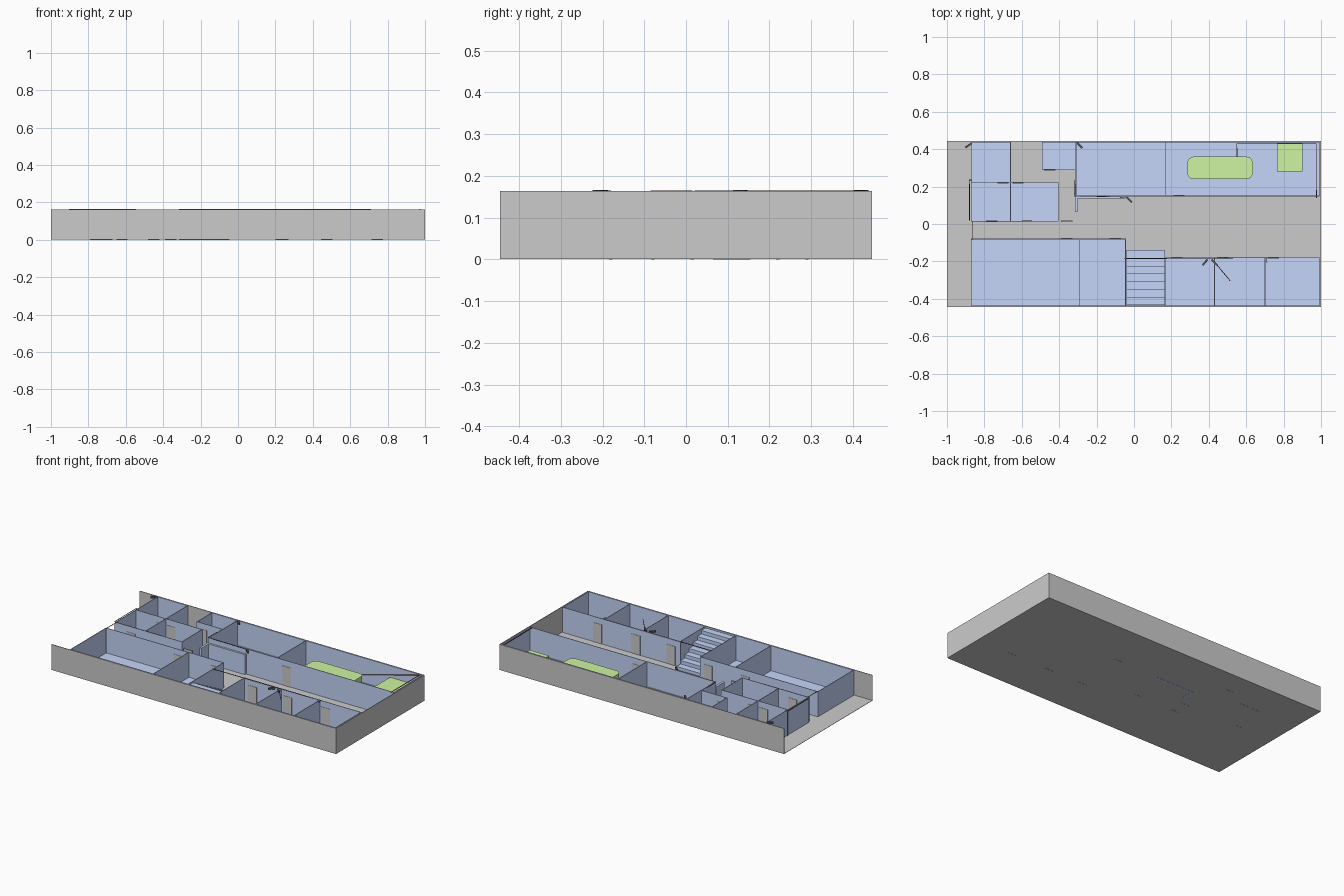
import bpy, bmesh, math
from mathutils import Vector

H = 0.163          # wall height
T = 0.004          # partition thickness


def material(name, rgb):
    m = bpy.data.materials.new(name)
    m.diffuse_color = (*rgb, 1)
    return m


BLUE = material("blue", (0.56, 0.67, 0.96))
GREEN = material("green", (0.62, 0.90, 0.36))
BLACK = material("black", (0.10, 0.10, 0.11))
RED = material("dark_red", (0.35, 0.12, 0.10))


def boxes(name, spans, mat=None):
    """One object made of boxes given as (x0, x1, y0, y1, z0, z1)."""
    bm = bmesh.new()
    for x0, x1, y0, y1, z0, z1 in spans:
        vs = bmesh.ops.create_cube(bm, size=1)["verts"]
        for v in vs:
            v.co = Vector((x0 if v.co.x < 0 else x1,
                           y0 if v.co.y < 0 else y1,
                           z0 if v.co.z < 0 else z1))
    me = bpy.data.meshes.new(name)
    bm.to_mesh(me)
    bm.free()
    ob = bpy.data.objects.new(name, me)
    bpy.context.collection.objects.link(ob)
    if mat:
        me.materials.append(mat)
    return ob


def rod(name, points, mat, r=0.0025):
    """Square-section run through a list of points."""
    cu = bpy.data.curves.new(name, "CURVE")
    cu.dimensions = "3D"
    cu.bevel_depth = r
    cu.bevel_resolution = 0
    cu.use_fill_caps = True
    sp = cu.splines.new("POLY")
    sp.points.add(len(points) - 1)
    for p, co in zip(sp.points, points):
        p.co = (*co, 1)
    cu.materials.append(mat)
    ob = bpy.data.objects.new(name, cu)
    bpy.context.collection.objects.link(ob)
    return ob


# Outer shell: slab and three walls, left end open
boxes("floor_slab", [(-1, 1, -0.445, 0.445, 0.001, 0.003)])
boxes("outer_walls", [(-1, 1, -0.445, -0.441, 0.001, H),
                      (-1, 1, 0.441, 0.445, 0.001, H),
                      (0.996, 1, -0.441, 0.441, 0.001, H)])

# Room floors
rooms = [(-0.87, -0.66, 0.015, 0.437), (-0.66, -0.405, 0.015, 0.22),
         (-0.49, -0.31, 0.29, 0.437), (-0.31, 0.99, 0.15, 0.437),
         (-0.87, -0.045, -0.435, -0.08), (-0.045, 0.99, -0.435, -0.18)]
boxes("room_floors", [(*r, 0.003, 0.005) for r in rooms], BLUE)

# Partitions running along x: (x0, x1, y)
along_x = [(-0.87, -0.66, 0.437), (-0.49, 0.99, 0.437), (-0.87, -0.405, 0.22),
           (-0.87, -0.405, 0.015), (-0.49, -0.31, 0.29), (-0.31, 0.99, 0.15),
           (-0.87, -0.045, -0.08), (0.165, 0.99, -0.18), (-0.87, 0.99, -0.437)]
# Partitions running along y: (x, y0, y1)
along_y = [(-0.87, 0.015, 0.437), (-0.66, 0.015, 0.437), (-0.405, 0.015, 0.22),
           (-0.49, 0.29, 0.437), (-0.31, 0.15, 0.437), (0.17, 0.15, 0.437),
           (0.99, 0.15, 0.437), (-0.87, -0.437, -0.08), (-0.29, -0.437, -0.08),
           (-0.045, -0.437, -0.08), (0.17, -0.437, -0.18), (0.43, -0.437, -0.18),
           (0.70, -0.437, -0.18), (0.99, -0.437, -0.18)]
h = T / 2
boxes("partition_walls",
      [(a - h, b + h, y - h, y + h, 0.003, H) for a, b, y in along_x] +
      [(x - h, x + h, a - h, b + h, 0.003, H) for x, a, b in along_y], BLUE)

# L-shaped screen in the corridor
boxes("corridor_screen", [(-0.316, -0.302, 0.065, 0.15, 0, 0.13),
                          (-0.302, -0.045, 0.136, 0.15, 0, 0.13)], BLUE)

# Grey door panels, showing on both wall faces: (x centre, y)
doors = [(0.23, -0.18), (0.475, -0.18), (0.745, -0.18), (0.24, 0.15),
         (-0.36, -0.08), (-0.10, -0.08), (-0.36, 0.015), (-0.76, 0.015),
         (-0.70, 0.22), (-0.62, 0.22), (-0.45, 0.29)]
boxes("doors", [(x - 0.03, x + 0.03, y - 0.004, y + 0.004, 0, 0.125)
                for x, y in doors])

# Staircase climbing towards the front wall
n, y_low, y_high = 7, -0.14, -0.432
run = (y_high - y_low) / n
boxes("stairs", [(-0.04, 0.165, y_low + (i + 1) * run, y_low + i * run,
                  max(0.003, (i - 1) * 0.155 / n), (i + 1) * 0.155 / n)
                 for i in range(n)], BLUE)

# Green furniture
table = boxes("rounded_table", [(0.285, 0.635, 0.24, 0.36, 0.005, 0.10)], GREEN)
bm = bmesh.new()
bm.from_mesh(table.data)
upright = [e for e in bm.edges
           if abs(e.verts[0].co.z - e.verts[1].co.z) > 0.05]
bmesh.ops.bevel(bm, geom=upright, offset=0.035, segments=6, profile=0.5,
                affect="EDGES")
bm.to_mesh(table.data)
bm.free()
boxes("cabinet", [(0.765, 0.90, 0.28, 0.433, 0.005, 0.09)], GREEN)

# Cable runs along the wall tops
z = H - 0.001
rod("cable_left", [(-0.865, 0.235, z), (-0.88, 0.235, z), (-0.88, 0.02, z)], BLACK)
rod("cable_corridor", [(-0.865, -0.085, z), (-0.865, 0.015, z),
                       (-0.545, 0.015, z)], RED)
rod("cable_right_room", [(0.55, 0.36, 0.05), (0.55, 0.43, 0.05),
                         (0.975, 0.43, z), (0.975, 0.14, z)], RED)
rod("cable_front", [(-0.05, -0.185, z), (0.71, -0.18, z), (0.71, -0.205, z)], BLACK)
rod("cable_screen", [(-0.315, 0.235, z), (-0.315, 0.15, z),
                     (-0.05, 0.145, z)], BLACK)
rod("cable_branch", [(0.42, -0.19, z), (0.515, -0.305, z)], RED, 0.002)
for x, y in [(-0.865, 0.0), (-0.865, -0.085), (-0.88, 0.235)]:
    rod("cable_drop", [(x, y, 0.005), (x, y, z)], BLACK, 0.002)

# Small wall cameras: (x, y, heading in degrees)
for x, y, a in [(-0.885, 0.42, 215), (-0.29, 0.42, -45), (-0.025, 0.13, -45),
                (0.38, -0.205, 230), (0.43, -0.205, -45)]:
    cam = boxes("wall_camera", [(-0.02, 0.02, -0.005, 0.005, -0.006, 0.005)], BLACK)
    cam.location = (x, y, 0.161)
    cam.rotation_euler = (0, 0, math.radians(a))
